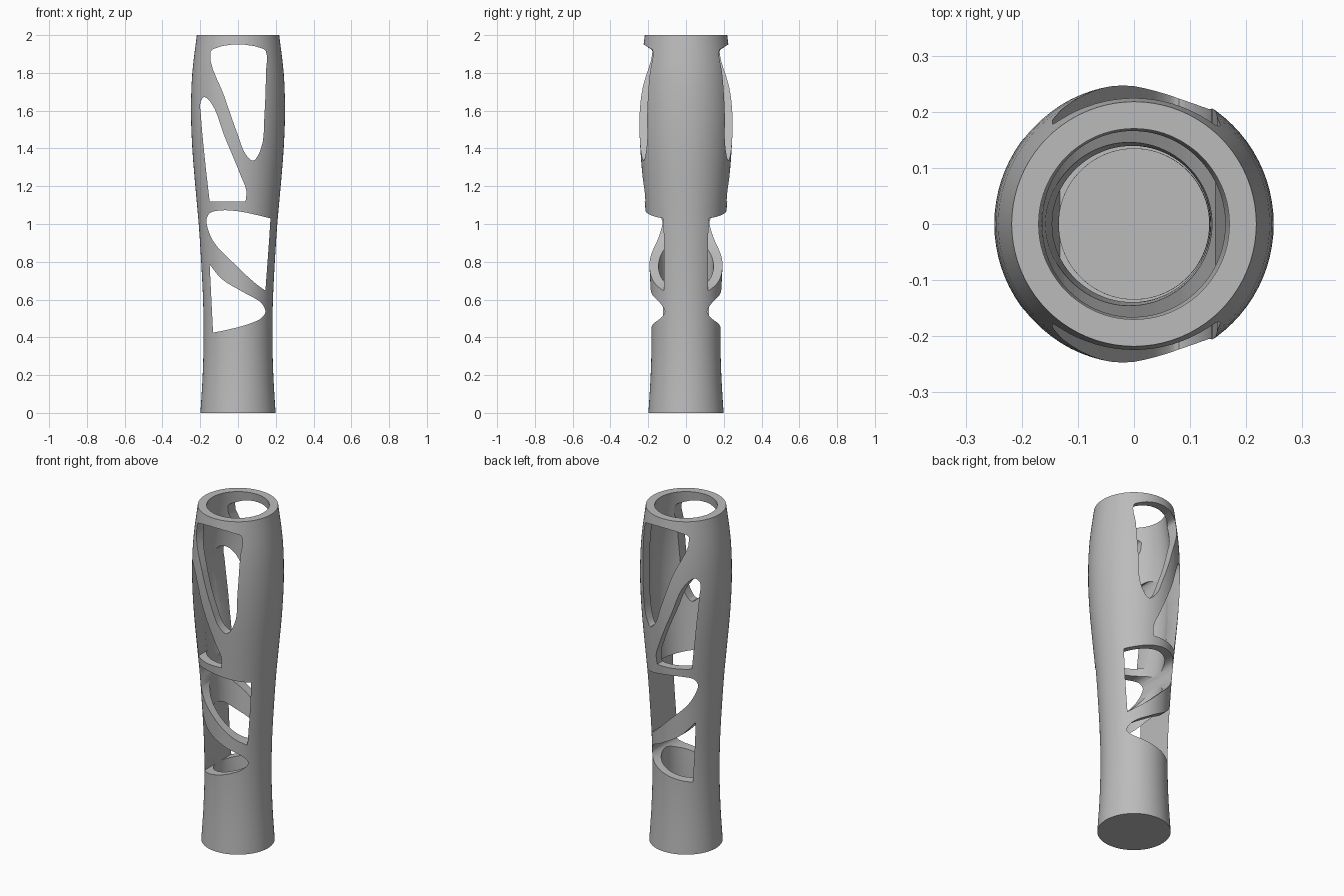
import bpy, bmesh, math
from mathutils import Vector

cube = bpy.data.objects.get("Cube")
if cube:
    bpy.data.objects.remove(cube)

grey = bpy.data.materials.new("plain grey")
grey.use_nodes = True
grey.diffuse_color = (0.5, 0.5, 0.5, 1)
grey.node_tree.nodes["Principled BSDF"].inputs["Base Color"].default_value = (0.5, 0.5, 0.5, 1)


def smooth_path(points, closed, steps=5):
    """Rounded path through (a, b) points; a third item marks a sharp corner."""
    n = len(points)
    pos = [Vector(p[:2]) for p in points]
    sharp = [len(p) > 2 for p in points]

    def tangent(i):
        if not closed and i in (0, n - 1):
            return Vector((0, 0))
        before, after = pos[i] - pos[i - 1], pos[(i + 1) % n] - pos[i]
        return (before.normalized() + after.normalized()) / 2

    path = []
    for i in range(n if closed else n - 1):
        j = (i + 1) % n
        a, b = pos[i], pos[j]
        length = (b - a).length
        ta = (b - a) if sharp[i] or (not closed and i == 0) else tangent(i) * length
        tb = (b - a) if sharp[j] or (not closed and j == n - 1) else tangent(j) * length
        for k in range(steps):
            t = k / steps
            path.append(a * (2*t**3 - 3*t**2 + 1) + ta * (t**3 - 2*t**2 + t)
                        + b * (3*t**2 - 2*t**3) + tb * (t**3 - t**2))
    if not closed:
        path.append(pos[-1])
    return path


def make_object(name, bm):
    bmesh.ops.recalc_face_normals(bm, faces=bm.faces)
    mesh = bpy.data.meshes.new(name)
    bm.to_mesh(mesh)
    bm.free()
    obj = bpy.data.objects.new(name, mesh)
    bpy.context.collection.objects.link(obj)
    return obj


# Hollow waisted tube with a closed bottom
outer = smooth_path([(0.199, 0), (0.187, 0.2), (0.182, 0.4), (0.185, 0.6), (0.195, 0.8),
                     (0.208, 1.0), (0.226, 1.2), (0.242, 1.4), (0.249, 1.6),
                     (0.242, 1.8), (0.218, 2.0)], False, 3)
wall, floor = 0.048, 0.05
inner = [Vector((p.x - wall, max(p.y, floor))) for p in reversed(outer) if p.y > floor]
inner.append(Vector((inner[-1].x, floor)))
profile = [Vector((0, 0))] + outer + inner + [Vector((0, floor))]
bm = bmesh.new()
verts = [bm.verts.new((p.x, 0, p.y)) for p in profile]
edges = [bm.edges.new(pair) for pair in zip(verts, verts[1:])]
bmesh.ops.spin(bm, geom=verts + edges, cent=(0, 0, 0), axis=(0, 0, 1),
               angle=math.tau, steps=80)
bmesh.ops.remove_doubles(bm, verts=bm.verts, dist=0.0005)
tube = make_object("handle_tube", bm)
tube.data.materials.append(grey)

# Window outlines (x, z), cut right through from front to back
C = True
windows = [
    [(-0.145, 1.91), (-0.13, 1.927), (0.135, 1.927), (0.147, 1.915), (0.148, 1.8),
     (0.14, 1.58), (0.122, 1.4), (0.08, 1.335), (0.04, 1.37), (0, 1.47), (-0.07, 1.67)],
    [(-0.18, 1.672), (-0.145, 1.645), (-0.07, 1.46), (0.013, 1.26), (0.044, 1.175),
     (0.04, 1.118, C), (-0.15, 1.118, C), (-0.175, 1.34), (-0.196, 1.57), (-0.198, 1.645)],
    [(-0.167, 1.02), (-0.15, 1.057), (-0.09, 1.072), (0.01, 1.066), (0.172, 1.03, C),
     (0.165, 0.92), (0.145, 0.647, C), (0.087, 0.69), (-0.02, 0.79), (-0.125, 0.9),
     (-0.158, 0.97)],
    [(-0.15, 0.785, C), (-0.087, 0.71), (0.035, 0.635), (0.125, 0.58), (0.145, 0.535),
     (0.125, 0.503), (0.06, 0.472), (-0.07, 0.437), (-0.132, 0.425, C)],
]
bm = bmesh.new()
for outline in windows:
    face = bm.faces.new([bm.verts.new((p.x, -0.4, p.y)) for p in smooth_path(outline, True)])
    solid = bmesh.ops.extrude_face_region(bm, geom=[face], use_keep_orig=True)
    top = [g for g in solid["geom"] if isinstance(g, bmesh.types.BMVert)]
    bmesh.ops.translate(bm, verts=top, vec=(0, 0.8, 0))
cutter = make_object("window_cutter", bm)
cutter.hide_render = True

# Apply the cut, then remove the helper
cut = tube.modifiers.new("windows", 'BOOLEAN')
cut.operation, cut.solver, cut.object = 'DIFFERENCE', 'EXACT', cutter
bpy.context.view_layer.update()
result = bpy.data.meshes.new_from_object(
    tube.evaluated_get(bpy.context.evaluated_depsgraph_get()))
tube.modifiers.clear()
tube.data = result
bpy.data.objects.remove(cutter)

bpy.ops.object.select_all(action='DESELECT')
tube.select_set(True)
bpy.context.view_layer.objects.active = tube
bpy.ops.object.shade_smooth_by_angle(angle=math.radians(30))
